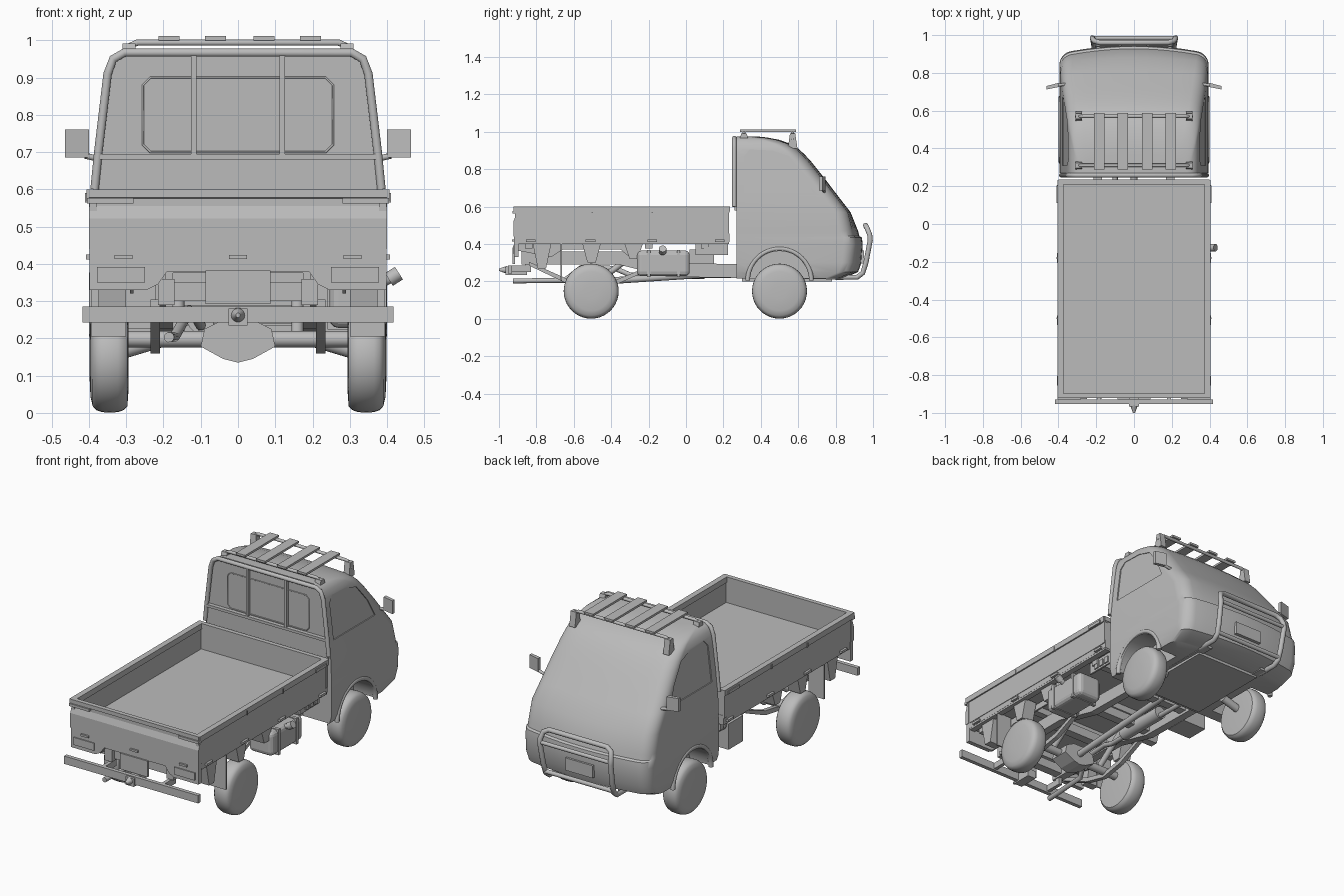
import bpy, bmesh, math
from mathutils import Vector

cube = bpy.data.objects.get("Cube")
if cube:
    bpy.data.objects.remove(cube, do_unlink=True)

grey = bpy.data.materials.new("plain_grey")
grey.use_nodes = True
grey.diffuse_color = (0.5, 0.5, 0.5, 1)
grey.node_tree.nodes["Principled BSDF"].inputs["Base Color"].default_value = (0.5, 0.5, 0.5, 1)
SIDES = (("left", 1), ("right", -1))


def finish(name, bm, smooth=False):
    bmesh.ops.recalc_face_normals(bm, faces=bm.faces)
    me = bpy.data.meshes.new(name)
    bm.to_mesh(me)
    bm.free()
    me.materials.append(grey)
    ob = bpy.data.objects.new(name, me)
    bpy.context.collection.objects.link(ob)
    if smooth:
        shade(ob)
    return ob


def shade(ob):
    bpy.ops.object.select_all(action='DESELECT')
    ob.select_set(True)
    bpy.context.view_layer.objects.active = ob
    bpy.ops.object.shade_smooth_by_angle(angle=math.radians(34))


def loft(name, rings, smooth=False):
    bm = bmesh.new()
    rows = [[bm.verts.new(p) for p in ring] for ring in rings]
    n = len(rows[0])
    for a, b in zip(rows, rows[1:]):
        for i in range(n):
            j = (i + 1) % n
            bm.faces.new((a[i], a[j], b[j], b[i]))
    bm.faces.new(rows[0])
    bm.faces.new(rows[-1])
    return finish(name, bm, smooth)


def box(name, x, y, z):
    corners = ((0, 0), (1, 0), (1, 1), (0, 1))
    return loft(name, [[(x[i], y[j], h) for i, j in corners] for h in z])


def pair(name, x, y, z):
    for side, s in SIDES:
        box(f"{name}_{side}", (s * x[0], s * x[1]), y, z)


def prism_x(name, pts, x0, x1):
    return loft(name, [[(x, y, z) for y, z in pts] for x in (x0, x1)])


def prism_y(name, pts, y0, y1):
    return loft(name, [[(x, y, z) for x, z in pts] for y in (y0, y1)])


def rod(name, p, q, r0, r1=None, sides=20):
    p, q = Vector(p), Vector(q)
    turn = (q - p).to_track_quat('Z', 'Y')
    circle = [Vector((math.cos(a), math.sin(a), 0))
              for a in (2 * math.pi * i / sides for i in range(sides))]
    return loft(name, [[c + turn @ (v * r) for v in circle]
                       for c, r in ((p, r0), (q, r0 if r1 is None else r1))], True)


def tube(name, pts, r, cyclic=False):
    cu = bpy.data.curves.new(name, 'CURVE')
    cu.dimensions = '3D'
    cu.bevel_depth, cu.bevel_resolution, cu.use_fill_caps = r, 3, True
    sp = cu.splines.new('POLY')
    sp.points.add(len(pts) - 1)
    for point, co in zip(sp.points, pts):
        point.co = (*co, 1)
    sp.use_cyclic_u = cyclic
    cu.materials.append(grey)
    ob = bpy.data.objects.new(name, cu)
    bpy.context.collection.objects.link(ob)
    return ob


def cut(target, cutter):
    mod = target.modifiers.new("cut", 'BOOLEAN')
    mod.operation, mod.object, mod.solver = 'DIFFERENCE', cutter, 'EXACT'
    bpy.context.view_layer.objects.active = target
    bpy.ops.object.modifier_apply(modifier=mod.name)
    bpy.data.objects.remove(cutter, do_unlink=True)


# Cab shell: stacked plan outlines (height, half width, nose position)
BACK, SWEEP = 0.27, 1.4
LEVELS = [(.215, .38, .84), (.25, .392, .92), (.3, .395, .938), (.4, .395, .945),
          (.435, .394, .94), (.442, .3935, .927), (.47, .393, .92), (.57, .39, .88),
          (.66, .38, .81), (.73, .373, .757), (.79, .365, .71), (.84, .359, .67),
          (.88, .353, .633), (.91, .347, .6), (.935, .338, .56), (.957, .325, .5),
          (.97, .305, .43), (.976, .28, .37)]


def outline(z, w, f):
    bow = .03 if z < .5 else .015
    r = min(.075, f - BACK - bow - .01)
    arc = [SWEEP * i / 9 for i in range(10)]
    half = [(w, BACK)] + [(w - r + r * math.cos(a), f - bow + r * (math.sin(a) - math.sin(SWEEP)))
                          for a in arc]
    edge = half[-1][0]
    half += [(edge * k, f - bow * k * k) for k in (.8, .6, .4, .2)]
    return [(x, y, z) for x, y in half + [(0, f)] + [(-x, y) for x, y in reversed(half)]]


cab = loft("cab", [outline(*lv) for lv in LEVELS])
window = [(.31, .67), (.31, .87), (.34, .905), (.46, .9), (.55, .87), (.63, .77), (.68, .67)]
for side, s in SIDES:
    cut(cab, rod("arch_cutter", (s * .26, .5, .2), (s * .5, .5, .2), .162, sides=48))
    glass = loft("window_cutter", [[(s * (.3735 + off - (z - .67) * .122), y, z) for y, z in window]
                                   for off in (0, .1)])
    cut(cab, glass)
    # Arch lips
    tube(f"arch_lip_{side}", [(s * .387, .5 + .17 * math.cos(a), .205 + .17 * math.sin(a))
                              for a in (math.pi * i / 24 for i in range(25))], .013)
    # Mirrors
    loft(f"mirror_{side}", [[(s * .4, .747, .685), (s * .4, .747, .76),
                             (s * .4, .725, .76), (s * .4, .725, .685)],
                            [(s * .464, .73, .685), (s * .464, .73, .76),
                             (s * .464, .712, .76), (s * .464, .712, .685)]])
    rod(f"mirror_arm_{side}", (s * .35, .74, .677), (s * .41, .735, .69), .008)
shade(cab)

# Rear window guard
tube("rear_guard_frame", [(-.385, .258, .6), (-.375, .258, .7), (-.35, .258, .91), (-.335, .258, .95),
                          (-.305, .258, .967), (.305, .258, .967), (.335, .258, .95),
                          (.35, .258, .91), (.375, .258, .7), (.385, .258, .6)], .012)
tube("rear_window_seal", [(-.255, .27, .72), (-.255, .27, .88), (-.235, .27, .9), (.235, .27, .9),
                          (.255, .27, .88), (.255, .27, .72), (.235, .27, .7),
                          (-.235, .27, .7)], .003, True)
box("rear_guard_rail", (-.375, .375), (.248, .27), (.68, .695))
box("rear_guard_panel", (-.378, .378), (.258, .272), (.58, .68))
pair("rear_guard_bar", (.112, .126), (.25, .268), (.69, .96))

# Roof rack
for x in (-.185, -.06, .07, .195):
    box("rack_slat", (x - .028, x + .028), (.288, .588), (1.0, 1.012))
for y, base in ((.31, .95), (.57, .91)):
    tube("rack_crossbar", [(-.305, y, .955), (-.29, y, .985), (-.27, y, .994), (.27, y, .994),
                           (.29, y, .985), (.305, y, .955)], .009)
    for side, s in SIDES:
        prism_x(f"rack_foot_{side}", [(y - .026, base), (y + .026, base), (y + .014, .992),
                                      (y - .014, .992)], s * .275, s * .31)

# Bull bar and front plate
half = [(.21, .8, .222), (.21, .915, .222), (.212, .945, .245), (.215, .962, .3), (.22, .985, .42),
        (.22, .982, .45), (.21, .968, .485), (.18, .96, .5)]
tube("bull_bar_hoop", half + [(-x, y, z) for x, y, z in reversed(half)], .014)
tube("bull_bar_middle", [(-.22, .984, .43), (.22, .984, .43)], .011)
tube("bull_bar_lower", [(-.212, .95, .255), (.212, .95, .255)], .012)
box("front_plate", (-.085, .085), (.935, .953), (.295, .365))

# Wheels: puffy smooth discs
TYRE = [(.09, .294), (.13, .297), (.14, .306), (.146, .322), (.147, .345), (.146, .365),
        (.141, .38), (.13, .39), (.105, .396), (.04, .399)]
for end, y in (("cab", .5), ("bed", -.507)):
    for side, s in SIDES:
        loft(f"{end}_wheel_{side}", [[(s * x, y + r * math.cos(a), .148 + r * math.sin(a))
             for a in (2 * math.pi * i / 40 for i in range(40))] for r, x in TYRE], True)

# Cargo bed
box("bed_floor", (-.395, .395), (-.91, .232), (.41, .455))
pair("bed_side", (.378, .398), (-.915, .23), (.44, .59))
pair("bed_side_rail", (.374, .406), (-.918, .232), (.568, .6))
pair("bed_sill", (.36, .394), (-.91, .23), (.4, .437))
box("bed_front_wall", (-.4, .4), (.212, .23), (.44, .59))
box("bed_front_rail", (-.4, .4), (.21, .235), (.575, .6))
prism_x("tailgate", [(-.898, .44), (-.922, .44), (-.922, .522), (-.91, .555), (-.91, .575),
                     (-.922, .578), (-.922, .6), (-.897, .6)], -.4, .4)
for y in (-.83, -.51, -.18, .18):
    pair("side_hinge", (.39, .408), (y - .026, y + .026), (.412, .425))
for y in (-.5, -.18):
    pair("rail_clip", (.4, .41), (y - .004, y + .004), (.565, .59))
pair("side_latch", (.395, .411), (.11, .205), (.57, .587))
pair("tail_latch", (.28, .405), (-.928, -.905), (.562, .577))
for x in (-.307, 0, .307):
    box("tail_hinge", (x - .024, x + .024), (-.93, -.91), (.413, .424))

# Tail panel with lights and plate
prism_y("tail_panel", [(-.398, .44), (-.398, .33), (-.245, .33), (-.215, .345), (-.19, .38),
                       (.19, .38), (.215, .345), (.245, .33), (.398, .33), (.398, .44)], -.92, -.895)
pair("tail_light", (.25, .378), (-.926, -.915), (.35, .392))
box("rear_plate", (-.087, .087), (-.928, -.915), (.292, .382))

# Rear bumper, brackets and hitch
box("rear_bumper", (-.418, .418), (-.952, -.93), (.242, .286))
pair("bumper_bracket", (.175, .195), (-.935, -.83), (.25, .285))
pair("bumper_hanger", (.175, .195), (-.86, -.83), (.25, .41))
box("hitch_block", (-.026, .026), (-.965, -.85), (.235, .28))
rod("hitch_point", (0, -.96, .262), (0, -1.0, .262), .02, .006)

# Chassis rails stepping down under the cab, and crossmembers
for side, s in SIDES:
    prism_x(f"chassis_rail_{side}", [(-.88, .29), (-.36, .29), (-.1, .225), (.85, .21), (.85, .28),
                                     (-.1, .3), (-.34, .36), (-.88, .36)], s * .17, s * .215)
for y, z in ((-.83, .3), (-.45, .3), (-.1, .24), (.2, .235)):
    box("chassis_crossmember", (-.2, .2), (y - .025, y + .025), (z, z + .05))
for y in (-.84, -.5, -.2, .1):
    box("bed_crossbeam", (-.36, .36), (y - .02, y + .02), (.375, .415))
box("cab_underplate", (-.2, .2), (.3, .78), (.2, .22))
for y, z in ((-.77, .27), (-.505, .3), (-.28, .32)):
    for side, s in SIDES:
        prism_x(f"gusset_{side}", [(y - .05, .405), (y + .05, .405), (y + .022, z), (y - .022, z)],
                s * .3, s * .375)
for side, s in SIDES:
    prism_x(f"inner_skirt_{side}", [(-.9, .405), (-.9, .365), (-.72, .33), (-.66, .37), (-.35, .37),
                                    (-.29, .32), (-.24, .405)], s * .28, s * .29)
pair("mud_flap", (.3, .395), (-.672, -.664), (.205, .405))

# Rear axle, differential and leaf springs
rod("rear_axle", (-.3, -.507, .198), (.3, -.507, .198), .022)
prism_y("differential", [(-.1, .178), (-.04, .145), (0, .135), (.04, .145), (.1, .178), (.09, .225),
                         (.04, .25), (-.04, .25), (-.09, .225)], -.56, -.45)
rod("drive_shaft", (0, -.46, .2), (0, .3, .25), .018)
for side, s in SIDES:
    prism_x(f"leaf_spring_{side}", [(-.84, .285), (-.65, .195), (-.51, .16), (-.37, .185), (-.2, .26),
                                    (-.2, .28), (-.37, .21), (-.51, .185), (-.65, .22), (-.84, .305)],
            s * .21, s * .235)
    rod(f"shock_absorber_{side}", (s * .16, -.47, .2), (s * .16, -.3, .33), .016)
    rod(f"front_stub_axle_{side}", (s * .2, .5, .2), (s * .3, .5, .17), .022)

# Fuel tank with filler and straps
tank = box("fuel_tank", (.245, .395), (-.262, .02), (.228, .365))
bev = tank.modifiers.new("rounded", 'BEVEL')
bev.width, bev.segments = .025, 3
for y in (-.2, -.04):
    box("tank_strap", (.24, .399), (y - .009, y + .009), (.224, .369))
rod("filler_neck", (.36, -.125, .34), (.41, -.125, .362), .014)
rod("filler_cap", (.405, -.125, .358), (.432, -.125, .375), .02)

# Battery box and slotted panels near the cab
box("battery_box", (-.37, -.22), (.02, .15), (.225, .37))
pair("vent_panel", (.34, .35), (.05, .225), (.34, .405))
for y in (.11, .15, .19):
    pair("vent_fin", (.35, .357), (y - .014, y + .014), (.35, .385))

# Exhaust
tube("exhaust_pipe", [(-.1, .35, .23), (-.1, -.3, .235), (-.12, -.38, .27), (-.13, -.56, .275),
                      (-.17, -.65, .205), (-.185, -.925, .203)], .014)
rod("muffler", (-.1, -.2, .25), (-.1, .1, .25), .036)
